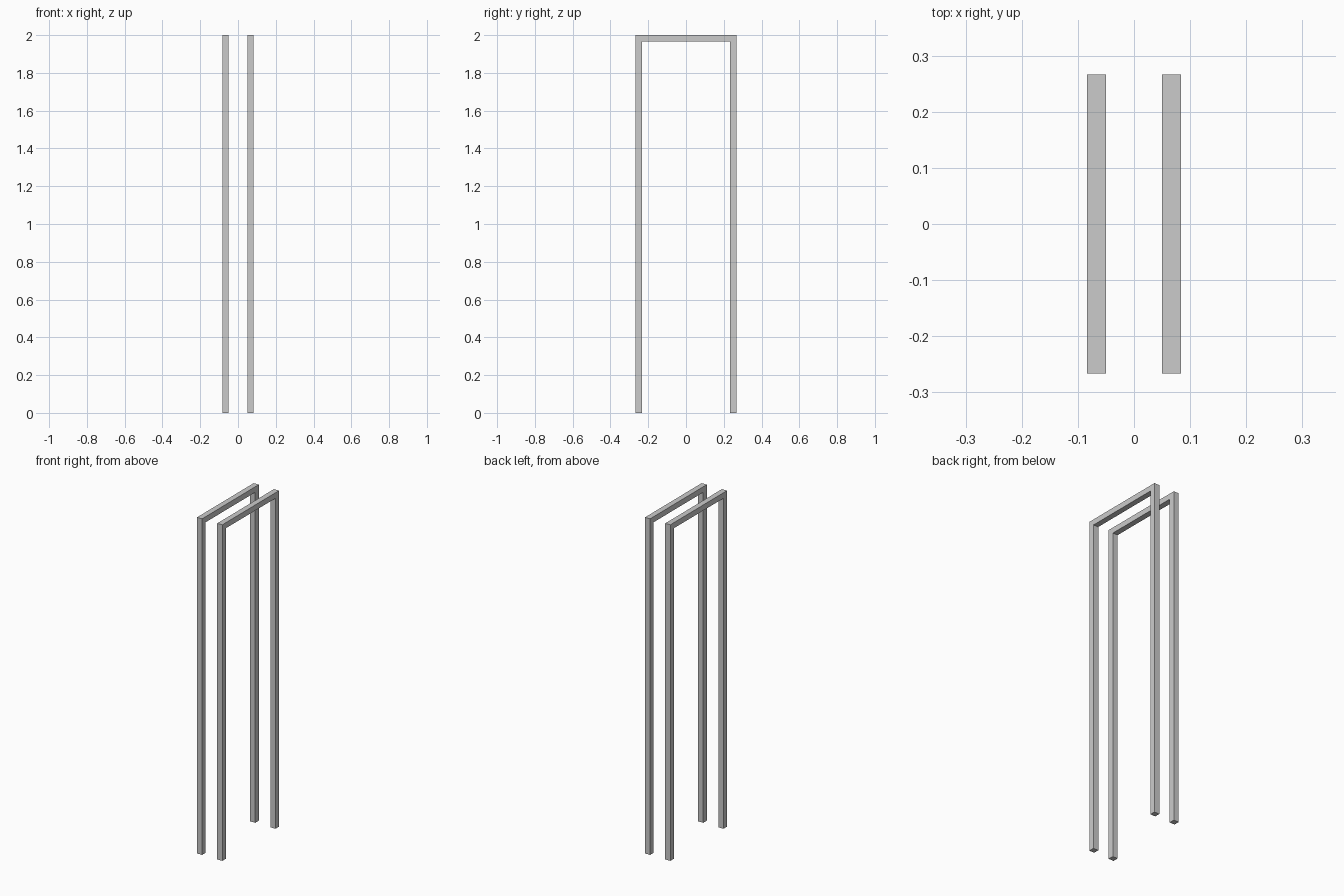
import bpy
import bmesh

if "Cube" in bpy.data.objects:
    bpy.data.objects.remove(bpy.data.objects["Cube"])

BAR = 1 / 30        # square bar thickness
HALF_Y = 8 / 30     # half depth of each frame
HEIGHT = 2.0
INNER_X = 0.05      # gap from centre to each frame


def arch_frame(name, x0):
    """Upside-down U profile in the YZ plane, extruded along x."""
    o, i = HALF_Y, HALF_Y - BAR
    top = HEIGHT - BAR
    profile = [(-o, 0), (-i, 0), (-i, top), (i, top),
               (i, 0), (o, 0), (o, HEIGHT), (-o, HEIGHT)]
    bm = bmesh.new()
    face = bm.faces.new([bm.verts.new((x0, y, z)) for y, z in profile])
    ext = bmesh.ops.extrude_face_region(bm, geom=[face])
    verts = [g for g in ext["geom"] if isinstance(g, bmesh.types.BMVert)]
    bmesh.ops.translate(bm, verts=verts, vec=(BAR, 0, 0))
    if face.is_valid and len(bm.faces) < 10:
        bm.faces.new(face.verts)
    bmesh.ops.recalc_face_normals(bm, faces=bm.faces)
    mesh = bpy.data.meshes.new(name)
    bm.to_mesh(mesh)
    bm.free()
    obj = bpy.data.objects.new(name, mesh)
    bpy.context.collection.objects.link(obj)
    return obj


# Two matching frames, each with two legs and a top bar
arch_frame("left_frame", -INNER_X - BAR)
arch_frame("right_frame", INNER_X)
